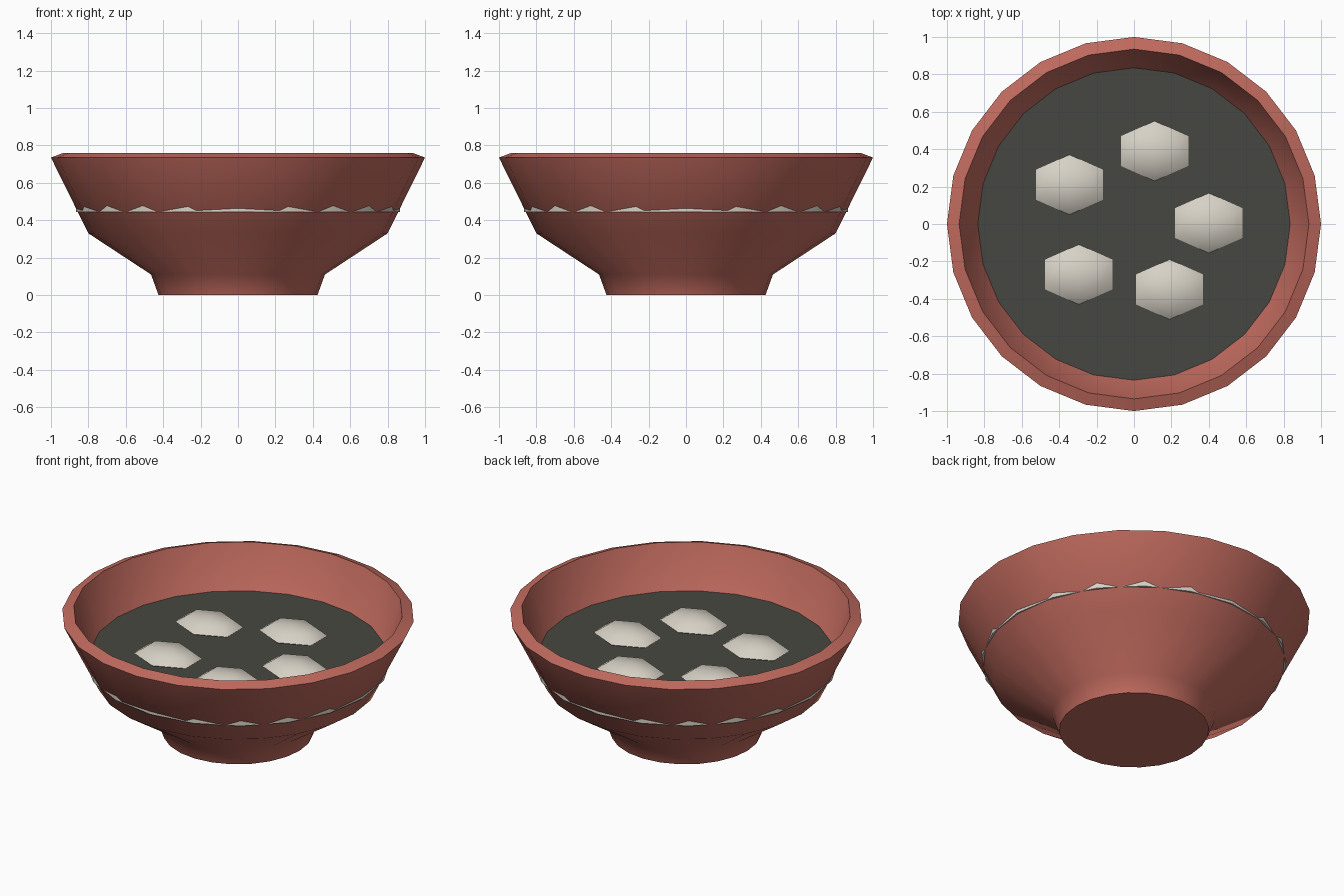
import bpy
import math
from math import sin, cos, pi

cube = bpy.data.objects.get("Cube")
if cube:
    bpy.data.objects.remove(cube)


def make_material(name, rgb):
    mat = bpy.data.materials.new(name)
    mat.use_nodes = True
    mat.diffuse_color = (*rgb, 1)
    mat.node_tree.nodes["Principled BSDF"].inputs["Base Color"].default_value = (*rgb, 1)
    return mat


terracotta = make_material("terracotta", (0.53, 0.145, 0.112))
broth_grey = make_material("broth_grey", (0.062, 0.064, 0.052))
cream = make_material("cream", (0.68, 0.64, 0.56))


def smooth(obj, angle):
    bpy.ops.object.select_all(action="DESELECT")
    obj.select_set(True)
    bpy.context.view_layer.objects.active = obj
    bpy.ops.object.shade_smooth_by_angle(angle=math.radians(angle))


def lathe(name, profile, sides, mat):
    """Spin (radius, height) points around z and cap both ends."""
    verts = [(r * cos(2 * pi * i / sides), r * sin(2 * pi * i / sides), z)
             for r, z in profile for i in range(sides)]
    faces = []
    for k in range(len(profile) - 1):
        a, b = k * sides, (k + 1) * sides
        for i in range(sides):
            j = (i + 1) % sides
            faces.append((a + i, a + j, b + j, b + i))
    last = (len(profile) - 1) * sides
    faces.append(tuple(reversed(range(sides))))
    faces.append(tuple(range(last, last + sides)))
    mesh = bpy.data.meshes.new(name)
    mesh.from_pydata(verts, [], faces)
    mesh.materials.append(mat)
    obj = bpy.data.objects.new(name, mesh)
    bpy.context.collection.objects.link(obj)
    smooth(obj, 45)
    return obj


# Bowl: foot, flared body, bevelled rim and inner wall
lathe("bowl", [(0.425, 0), (0.465, 0.11), (0.80, 0.33), (1.0, 0.735),
               (0.935, 0.76), (0.82, 0.46), (0.72, 0.36), (0.4, 0.16)],
      24, terracotta)

# Broth surface
lathe("broth", [(0.82, 0.47), (0.838, 0.50)], 24, broth_grey)

# Trim band whose corners break through the outer wall
lathe("trim_band", [(0.866, 0.445), (0.866, 0.49)], 20, cream)

# Dumplings floating in the broth
spots = [(0.11, 0.39), (-0.345, 0.21), (0.40, 0.005), (-0.295, -0.27), (0.19, -0.35)]
for n, (x, y) in enumerate(spots):
    bpy.ops.mesh.primitive_uv_sphere_add(segments=6, ring_count=4, radius=1,
                                         location=(x, y, 0.505))
    dumpling = bpy.context.object
    dumpling.name = f"dumpling_{n + 1}"
    # Point the hexagon along y
    for v in dumpling.data.vertices:
        px, py = v.co.x, v.co.y
        v.co = (-py * 0.208, px * 0.16, v.co.z * 0.055)
    if max(v.co.y for v in dumpling.data.vertices) < 0.15:
        for v in dumpling.data.vertices:
            v.co = (v.co.y * 0.208 / 0.16, -v.co.x * 0.16 / 0.208, v.co.z)
    dumpling.data.materials.append(cream)
    smooth(dumpling, 80)
